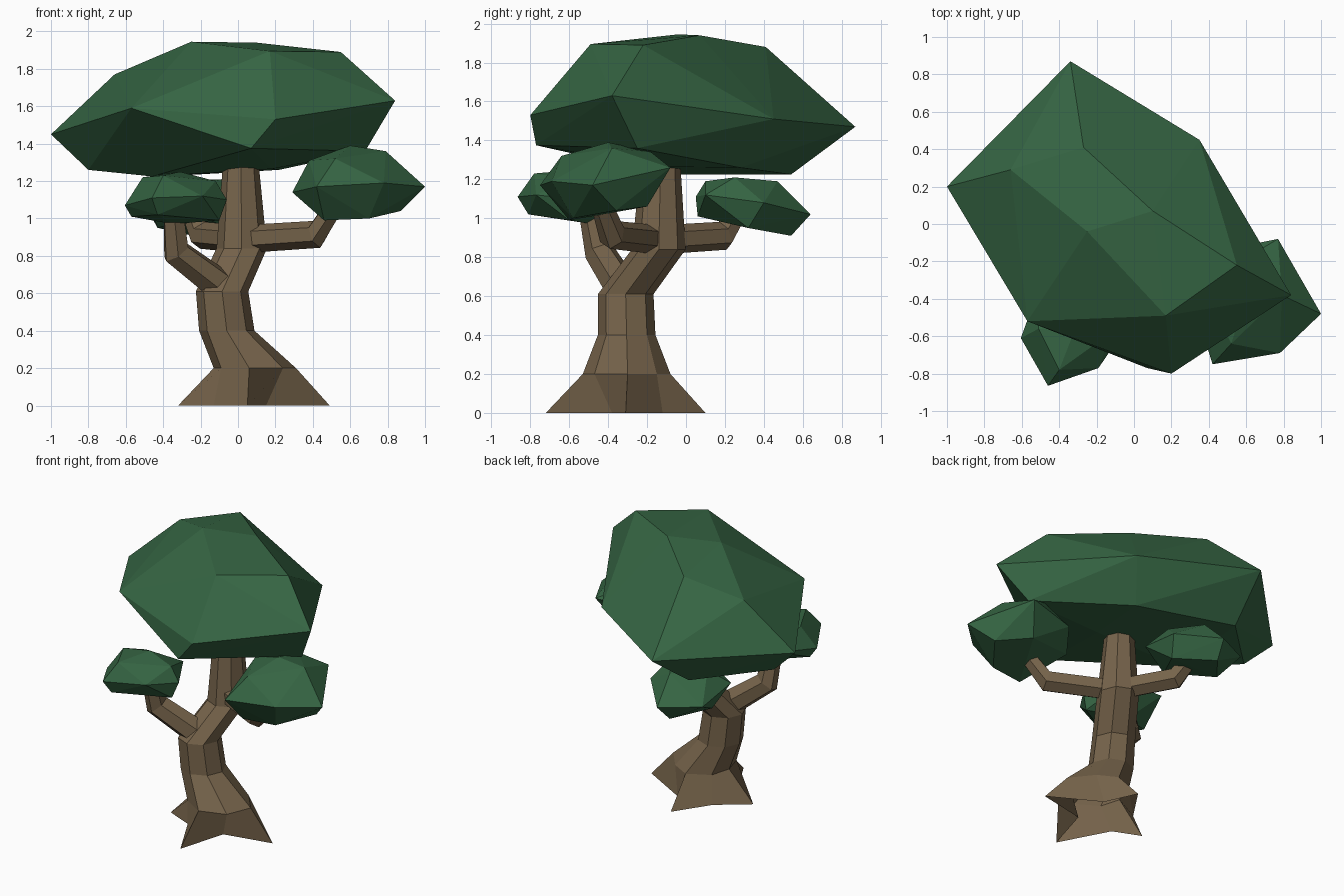
import bpy, bmesh, math
from mathutils import Vector


def material(name, rgb):
    m = bpy.data.materials.new(name)
    m.diffuse_color = (*rgb, 1)
    return m


BARK = material("bark_brown", (0.182, 0.127, 0.070))
LEAF = material("leaf_green", (0.036, 0.130, 0.056))


def finish(bm, name, mat):
    bmesh.ops.recalc_face_normals(bm, faces=bm.faces[:])
    me = bpy.data.meshes.new(name)
    bm.to_mesh(me)
    bm.free()
    me.materials.append(mat)
    ob = bpy.data.objects.new(name, me)
    bpy.context.collection.objects.link(ob)
    return ob


def loft(name, rings, mat, cap_start=True):
    """Skin a list of equal-sized point rings and cap the ends."""
    bm = bmesh.new()
    rows = [[bm.verts.new(p) for p in r] for r in rings]
    n = len(rows[0])
    for a, b in zip(rows, rows[1:]):
        for i in range(n):
            j = (i + 1) % n
            bm.faces.new((a[i], a[j], b[j], b[i]))
    if cap_start:
        bm.faces.new(rows[0][::-1])
    bm.faces.new(rows[-1])
    return finish(bm, name, mat)


def flat_ring(cx, cy, z, rx, ry, n=8):
    return [(cx + rx * math.cos(2 * math.pi * i / n),
             cy + ry * math.sin(2 * math.pi * i / n), z) for i in range(n)]


def branch(name, path, radii, n=6):
    pts = [Vector(p) for p in path]
    out = Vector((pts[-1].x - pts[0].x, pts[-1].y - pts[0].y, 0))
    u = out.cross(Vector((0, 0, 1))).normalized()
    rings = []
    for i, p in enumerate(pts):
        d = (pts[min(i + 1, len(pts) - 1)] - pts[max(i - 1, 0)]).normalized()
        v = d.cross(u)
        rings.append([p + radii[i] * (math.cos(t) * u + math.sin(t) * v)
                      for t in (2 * math.pi * (k + 0.5) / n for k in range(n))])
    return loft(name, rings, BARK)


def foliage(name, points):
    """Faceted leaf clump: convex hull of rim, crown and underside points."""
    bm = bmesh.new()
    for p in points:
        bm.verts.new(p)
    res = bmesh.ops.convex_hull(bm, input=bm.verts[:])
    junk = {g for g in res["geom_interior"] + res["geom_unused"]
            if isinstance(g, bmesh.types.BMVert)}
    if junk:
        bmesh.ops.delete(bm, geom=list(junk), context='VERTS')
    return finish(bm, name, LEAF)


# Trunk: star-shaped roots (open underneath), then an S-bend up into the canopy
roots = [(0.49, -0.31), (0.15, -0.12), (0.05, 0.10), (-0.11, -0.14),
         (-0.32, -0.30), (-0.13, -0.38), (0.05, -0.72), (0.15, -0.38)]
flare = [(0.31, -0.30), (0.19, -0.15), (0.06, -0.08), (-0.09, -0.16),
         (-0.13, -0.30), (-0.09, -0.44), (0.06, -0.53), (0.24, -0.47)]
trunk = [[(x, y, 0) for x, y in roots], [(x, y, 0.2) for x, y in flare]]
for ring in ((-0.06, -0.305, 0.40, 0.148, 0.148),
             (-0.085, -0.31, 0.61, 0.14, 0.143),
             (0.02, -0.14, 0.84, 0.135, 0.138),
             (0.015, -0.13, 1.30, 0.095, 0.10)):
    trunk.append(flat_ring(*ring))
loft("trunk", trunk, BARK, cap_start=False)

# Branches
branch("left_branch", [(-0.08, -0.32, 0.63), (-0.33, -0.44, 0.82), (-0.345, -0.49, 1.03)],
       (0.09, 0.08, 0.06))
branch("right_branch", [(0.03, -0.15, 0.89), (0.42, -0.38, 0.915), (0.51, -0.43, 1.06)],
       (0.075, 0.075, 0.055))
branch("back_branch", [(0.02, -0.12, 0.89), (-0.19, 0.19, 0.91), (-0.25, 0.27, 1.04)],
       (0.075, 0.075, 0.055))

# Large canopy: rim, crown, underside
foliage("main_canopy", [
    (-0.34, 0.87, 1.47), (0.35, 0.45, 1.51), (0.84, -0.38, 1.63),
    (0.20, -0.80, 1.53), (-0.57, -0.52, 1.59), (-1.0, 0.20, 1.45),
    (-0.66, 0.29, 1.77), (-0.27, 0.41, 1.88), (0.10, 0.07, 1.94),
    (0.55, -0.22, 1.89), (0.17, -0.49, 1.895), (-0.25, -0.04, 1.945),
    (-0.80, 0.15, 1.26), (-0.40, 0.54, 1.225), (0.22, 0.28, 1.26),
    (0.68, -0.25, 1.36), (0.07, -0.77, 1.375), (-0.46, -0.10, 1.225),
    (0.18, -0.15, 1.265)])

# Three small leaf clumps
foliage("right_clump", [
    (1.0, -0.48, 1.17), (0.77, -0.08, 1.26), (0.42, -0.15, 1.22),
    (0.29, -0.33, 1.14), (0.42, -0.75, 1.17), (0.78, -0.69, 1.19),
    (0.79, -0.38, 1.36), (0.60, -0.40, 1.39), (0.52, -0.64, 1.32),
    (0.60, -0.18, 1.34), (0.38, -0.35, 1.31),
    (0.87, -0.36, 1.04), (0.68, -0.20, 1.06), (0.46, -0.60, 0.99), (0.70, -0.58, 1.0)])
foliage("left_clump", [
    (-0.605, -0.61, 1.07), (-0.46, -0.865, 1.11), (-0.19, -0.77, 1.12),
    (-0.06, -0.58, 1.10), (-0.20, -0.33, 1.12), (-0.50, -0.32, 1.12),
    (-0.51, -0.56, 1.22), (-0.31, -0.55, 1.25), (-0.40, -0.78, 1.23),
    (-0.12, -0.58, 1.20),
    (-0.57, -0.58, 1.01), (-0.43, -0.81, 1.02), (-0.10, -0.60, 0.99), (-0.35, -0.48, 0.97)])
foliage("back_clump", [
    (-0.25, 0.05, 1.11), (-0.01, 0.10, 1.12), (0.0, 0.40, 1.08),
    (-0.22, 0.64, 1.02), (-0.48, 0.50, 1.04), (-0.48, 0.18, 1.09),
    (-0.20, 0.10, 1.19), (-0.08, 0.25, 1.21), (-0.20, 0.47, 1.19), (-0.38, 0.30, 1.20),
    (-0.20, 0.06, 1.01), (-0.05, 0.32, 0.95), (-0.25, 0.54, 0.91), (-0.43, 0.32, 0.95)])
